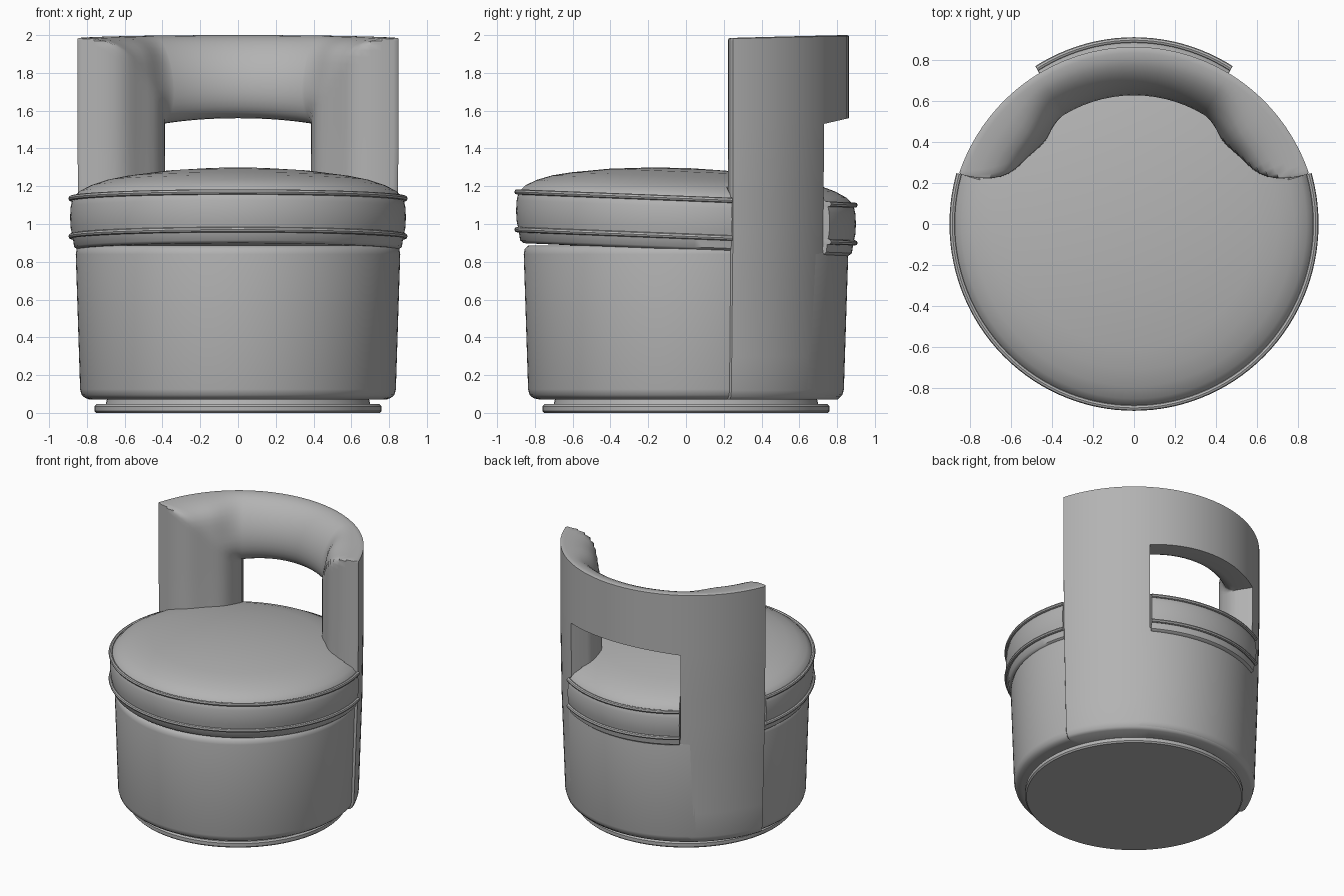
import bpy, bmesh, math

cube = bpy.data.objects.get("Cube")
if cube:
    bpy.data.objects.remove(cube, do_unlink=True)

fabric = bpy.data.materials.new("grey upholstery")
fabric.use_nodes = True
GREY = (0.45, 0.45, 0.45, 1)
fabric.diffuse_color = GREY
fabric.node_tree.nodes["Principled BSDF"].inputs["Base Color"].default_value = GREY

WINDOW, END = 32.5, 74.0     # half angles of the opening and the backrest, from +y
SILL, LINTEL, TOP = 0.85, 1.56, 2.0


def finish(name, bm):
    bmesh.ops.remove_doubles(bm, verts=bm.verts, dist=0.0005)
    bmesh.ops.recalc_face_normals(bm, faces=bm.faces)
    mesh = bpy.data.meshes.new(name)
    bm.to_mesh(mesh)
    bm.free()
    mesh.materials.append(fabric)
    obj = bpy.data.objects.new(name, mesh)
    bpy.context.collection.objects.link(obj)
    bpy.ops.object.select_all(action='DESELECT')
    obj.select_set(True)
    bpy.context.view_layer.objects.active = obj
    bpy.ops.object.shade_smooth_by_angle(angle=math.radians(42))
    return obj


def polar(r, deg, z):
    a = math.radians(deg)
    return r * math.sin(a), r * math.cos(a), z


def lathe(name, profile, closed=False, seat=False):
    """Spin a profile; seat parts lean back and tuck in behind the backrest legs."""
    angles = [i * 3.0 for i in range(-60, 60)]
    if seat:
        angles += [s * (a + d) for s in (-1, 1) for a in (WINDOW, END) for d in (-0.2, 0.2)]
        angles.sort()
    bm = bmesh.new()
    rings = []
    for deg in angles:
        ring = []
        for r, z in profile:
            if seat and WINDOW < abs(deg) < END and r > 0.8:
                r = 0.8 + (r - 0.8) * 0.2
            x, y, z = polar(r, deg, z)
            if seat:
                y *= 1.012
                z -= 0.039 * y
            ring.append(bm.verts.new((x, y, z)))
        rings.append(ring)
    n = len(profile)
    for i, a in enumerate(rings):
        b = rings[(i + 1) % len(rings)]
        for j in range(n if closed else n - 1):
            k = (j + 1) % n
            bm.faces.new((a[j], a[k], b[k], b[j]))
    return finish(name, bm)


# Swivel plinth
lathe("base_plate", [(0, 0), (0.75, 0), (0.76, 0.01), (0.76, 0.035), (0.75, 0.046),
                     (0.7, 0.048), (0.69, 0.085), (0, 0.085)])

# Upholstered drum
lathe("drum", [(0, 0.072), (0.78, 0.072), (0.808, 0.078), (0.828, 0.095), (0.836, 0.125),
               (0.848, 0.5), (0.859, 0.84), (0.854, 0.868), (0.835, 0.885), (0, 0.885)])

# Seat cushion with a domed top
lathe("seat_cushion", [(0, 0.86), (0.85, 0.865), (0.868, 0.88), (0.876, 0.935), (0.886, 0.98),
                       (0.889, 1.035), (0.886, 1.09), (0.876, 1.135), (0.84, 1.172),
                       (0.78, 1.203), (0.7, 1.23), (0.6, 1.25), (0.4, 1.277),
                       (0.2, 1.291), (0, 1.297)], seat=True)

# Piping around the cushion
for name, height in (("lower_piping", 0.935), ("upper_piping", 1.135)):
    circle = [(0.884 + 0.014 * math.cos(k * math.pi / 4),
               height + 0.014 * math.sin(k * math.pi / 4)) for k in range(8)]
    lathe(name, circle, closed=True, seat=True)


# Backrest: a curved shell with an opening and a padded inner side
def shell_scale(z):
    steps = [(0.07, 0.93), (0.085, 0.95), (0.12, 0.962), (0.85, 0.99), (1.4, 1.0), (9, 1.0)]
    for (z0, s0), (z1, s1) in zip(steps, steps[1:]):
        if z <= z1:
            return s0 + (s1 - s0) * (z - z0) / (z1 - z0)


def padding(u, v):
    """Thickness, from the opening's edge (0) to the outer edge (1)."""
    p = min(1, max(0, u, v))
    w = min(1, max(0, u) * 2)
    w = w * w * (3 - 2 * w)
    bulge = max(0, 1 - abs(2 * p - 1) ** (2 + 3 * w)) ** 0.5
    return 0.12 + (0.03 - 0.12) * p + (0.155 + 0.045 * w) * bulge


def eased(n):
    return [(1 - math.cos(math.pi * i / n)) / 2 for i in range(n + 1)]


leg = [WINDOW + (END - WINDOW) * u for u in eased(16)]
cols = [-a for a in reversed(leg)] + [WINDOW * i / 7 for i in range(-6, 7)] + leg
rows = [0.07, 0.085, 0.12, 0.3, 0.5, 0.7, SILL, 1.0, 1.2, 1.4]
rows += [LINTEL + (TOP - LINTEL) * v for v in eased(16)]

bm = bmesh.new()
outer, inner = {}, {}
for i, deg in enumerate(cols):
    for j, z in enumerate(rows):
        u = (abs(deg) - WINDOW) / (END - WINDOW)
        v = (z - LINTEL) / (TOP - LINTEL)
        r = (0.862 + 0.024 * (deg / END) ** 2) * shell_scale(z)
        t = padding(u, v)
        if v >= 0:     # the lintel arches slightly, the top drops at the corners
            z -= 0.03 * min(1, abs(deg) / WINDOW) ** 2 * (1 - v) + 0.015 * (deg / END) ** 2 * v
        rim = 0.008 if i in (0, len(cols) - 1) or j == len(rows) - 1 else 0
        outer[i, j] = bm.verts.new(polar(r - rim, deg, z))
        inner[i, j] = bm.verts.new(polar(r - t, deg, z))


def solid(i, j):
    if not (0 <= i < len(cols) - 1 and 0 <= j < len(rows) - 1):
        return False
    in_opening = (abs(cols[i] + cols[i + 1]) / 2 < WINDOW
                  and SILL < (rows[j] + rows[j + 1]) / 2 < LINTEL)
    return not in_opening


for i in range(len(cols) - 1):
    for j in range(len(rows) - 1):
        if not solid(i, j):
            continue
        corners = [(i, j), (i + 1, j), (i + 1, j + 1), (i, j + 1)]
        neighbours = [(i, j - 1), (i + 1, j), (i, j + 1), (i - 1, j)]
        bm.faces.new([outer[c] for c in corners])
        bm.faces.new([inner[c] for c in reversed(corners)])
        for k, side in enumerate(neighbours):
            if not solid(*side):
                a, b = corners[k], corners[(k + 1) % 4]
                bm.faces.new((outer[b], outer[a], inner[a], inner[b]))
bmesh.ops.delete(bm, geom=[x for x in bm.verts if not x.link_faces], context='VERTS')
finish("backrest", bm)
